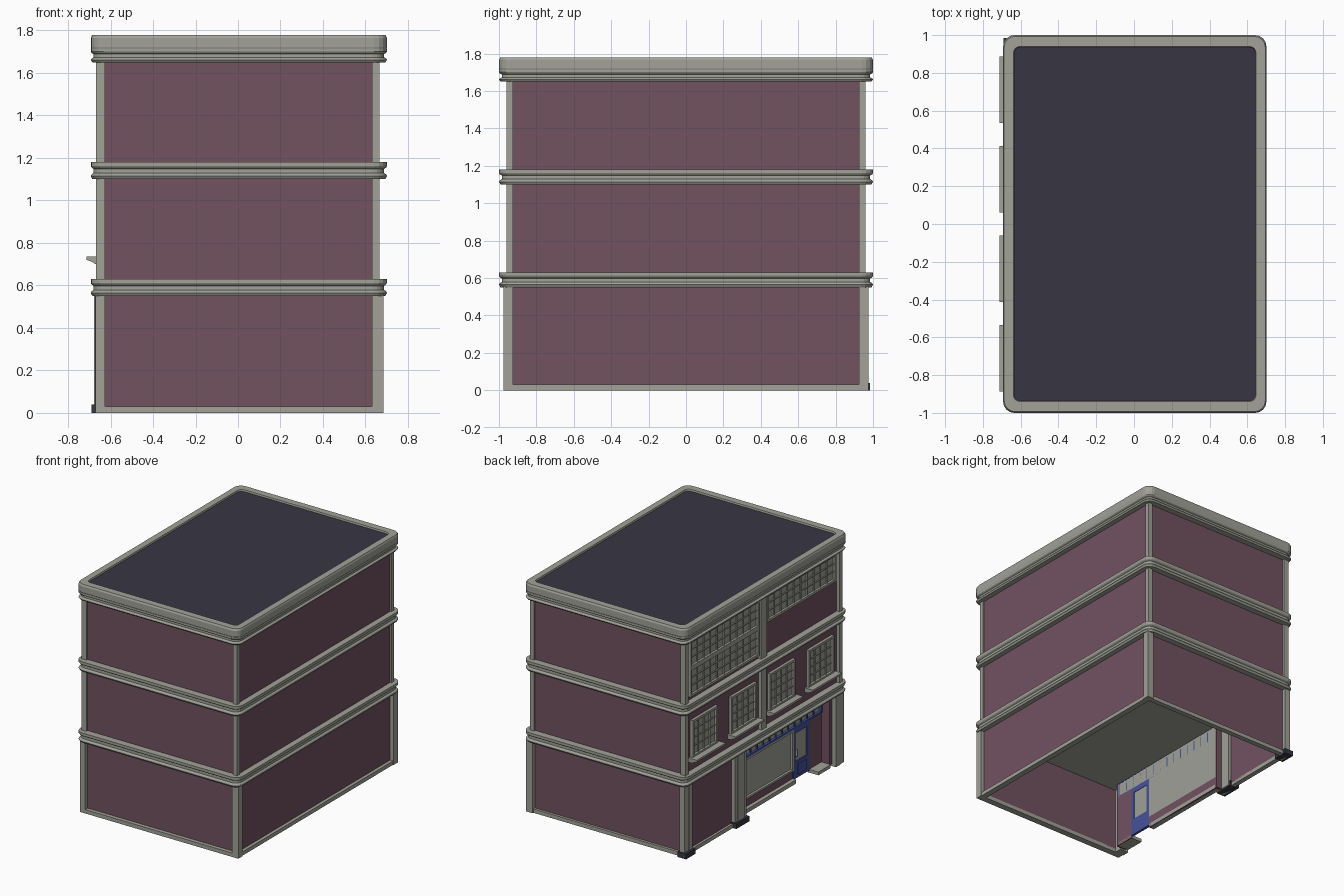
import bpy, bmesh, math

if "Cube" in bpy.data.objects:
    bpy.data.objects.remove(bpy.data.objects["Cube"])


def mat(name, rgb):
    m = bpy.data.materials.new(name)
    m.diffuse_color = (*rgb, 1)
    m.use_nodes = True
    m.node_tree.nodes["Principled BSDF"].inputs["Base Color"].default_value = m.diffuse_color
    return m


TRIM = mat("stone grey", (0.36, 0.36, 0.32))
GLASS = mat("pale grey glass", (0.35, 0.35, 0.32))
WALL = mat("plum wall", (0.165, 0.085, 0.118))
ROOF = mat("dark slate", (0.039, 0.037, 0.055))
BLUE = mat("shopfront blue", (0.06, 0.085, 0.32))


def finish(name, bm, m):
    bmesh.ops.recalc_face_normals(bm, faces=bm.faces)
    me = bpy.data.meshes.new(name)
    bm.to_mesh(me)
    bm.free()
    me.materials.append(m)
    ob = bpy.data.objects.new(name, me)
    bpy.context.collection.objects.link(ob)
    return ob


def boxes(name, m, items):
    """One object from boxes given as (x0, x1, y0, y1, z0, z1)."""
    bm = bmesh.new()
    for x0, x1, y0, y1, z0, z1 in items:
        vs = bmesh.ops.create_cube(bm, size=1)["verts"]
        for v in vs:
            v.co = ((x0 + x1) / 2 + v.co.x * (x1 - x0),
                    (y0 + y1) / 2 + v.co.y * (y1 - y0),
                    (z0 + z1) / 2 + v.co.z * (z1 - z0))
    return finish(name, bm, m)


def outline(bm, inset, z, seg=4):
    """Rounded rectangle of vertices around the building."""
    hx, hy, r = 0.697 - inset, 1.0 - inset * 1.1, 0.06 - inset * 0.5
    pts = []
    for i, (sx, sy) in enumerate(((1, 1), (-1, 1), (-1, -1), (1, -1))):
        for k in range(seg + 1):
            a = math.pi / 2 * (i + k / seg)
            pts.append(bm.verts.new((0.004 + sx * (hx - r) + r * math.cos(a),
                                     sy * (hy - r) + r * math.sin(a), z)))
    return pts


def band(name, m, profile):
    """Closed profile of (inset, z) swept round the building."""
    bm = bmesh.new()
    rings = [outline(bm, i, z) for i, z in profile]
    n = len(rings[0])
    for a, b in zip(rings, rings[1:] + rings[:1]):
        for j in range(n):
            bm.faces.new((a[j], a[(j + 1) % n], b[(j + 1) % n], b[j]))
    return finish(name, bm, m)


def prism(name, m, profile, y0, y1):
    """Profile of (x, z) extruded along y."""
    bm = bmesh.new()
    f = bm.faces.new([bm.verts.new((x, y0, z)) for x, z in profile])
    g = bmesh.ops.extrude_face_region(bm, geom=[f])["geom"]
    for v in g:
        if isinstance(v, bmesh.types.BMVert):
            v.co.y = y1
    return finish(name, bm, m)


def window(name, y0, y1, z0, z1, cols, rows, x=-0.64, frame=0.018, bar=0.007, m=TRIM):
    """Framed pane with glazing bars, facing -x."""
    boxes(name + "_glass", GLASS, [(x - 0.006, x, y0, y1, z0, z1)])
    f = frame
    parts = [(x - 0.024, x, y0, y0 + f, z0, z1), (x - 0.024, x, y1 - f, y1, z0, z1),
             (x - 0.024, x, y0 + f, y1 - f, z0, z0 + f), (x - 0.024, x, y0 + f, y1 - f, z1 - f, z1)]
    for i in range(1, cols):
        y = y0 + f + (y1 - y0 - 2 * f) * i / cols
        parts.append((x - 0.015, x, y - bar / 2, y + bar / 2, z0 + f, z1 - f))
    for i in range(1, rows):
        z = z0 + f + (z1 - z0 - 2 * f) * i / rows
        parts.append((x - 0.014, x, y0 + f, y1 - f, z - bar / 2, z + bar / 2))
    boxes(name + "_frame", m, parts)


# Walls: thin shell, open underneath, with a recessed shopfront on the -x side
boxes("walls", WALL, [
    (0.635, 0.655, -0.945, 0.945, 0.02, 1.7),
    (-0.635, 0.635, -0.945, -0.925, 0.02, 1.7),
    (-0.635, 0.635, 0.925, 0.945, 0.02, 1.7),
    (-0.642, -0.622, -0.945, 0.945, 0.52, 1.7),
    (-0.642, -0.622, 0.26, 0.945, 0.02, 0.52),
    (-0.642, -0.622, -0.945, -0.84, 0.02, 0.52)])
boxes("shop_walls", WALL, [
    (-0.57, -0.555, -0.49, 0.28, 0.0, 0.09),
    (-0.57, -0.555, -0.84, -0.69, 0.0, 0.41),
    (-0.635, -0.555, -0.855, -0.84, 0.0, 0.52),
    (-0.635, -0.555, 0.265, 0.28, 0.0, 0.52)])
boxes("ground_floor_ceiling", TRIM, [(-0.63, 0.64, -0.93, 0.93, 0.52, 0.535)])

# Plinth strip along the foot of the walls
boxes("plinth", TRIM, [
    (0.635, 0.68, -0.97, 0.965, 0, 0.03),
    (-0.66, 0.68, -0.975, -0.925, 0, 0.03),
    (-0.66, 0.68, 0.925, 0.965, 0, 0.03),
    (-0.66, -0.622, 0.26, 0.96, 0, 0.03),
    (-0.60, -0.555, -0.49, 0.26, 0, 0.03),
    (-0.65, -0.555, -0.84, -0.69, 0, 0.025)])

# Corner posts and facade pilasters
posts = []
for sy in (-1, 1):
    for a, b, wy, z0, z1 in ((-0.67, 0.685, 0.975, 0, 0.56),
                             (-0.668, 0.665, 0.96, 0.62, 1.11), (-0.668, 0.665, 0.96, 1.17, 1.66)):
        y0, y1 = sorted((sy * 0.925, sy * wy))
        posts += [(a, -0.625, y0, y1, z0, z1), (0.63, b, y0, y1, z0, z1)]
boxes("corner_posts", TRIM, posts)
boxes("pilasters", TRIM, [
    (-0.668, -0.63, -0.03, 0.03, 0.62, 1.11), (-0.668, -0.63, -0.035, 0.035, 1.17, 1.66),
    (-0.672, -0.60, 0.22, 0.36, 0, 0.56), (-0.678, -0.61, 0.25, 0.33, 0.04, 0.56),
    (-0.674, -0.60, -0.925, -0.87, 0, 0.56), (-0.672, -0.63, 0.88, 0.925, 0, 0.56)])
boxes("pilaster_feet", ROOF, [
    (-0.69, -0.61, 0.21, 0.37, 0, 0.04), (-0.69, -0.615, 0.87, 0.985, 0, 0.04)])

# Moulded cornices, parapet and roof
for name, z, h in (("lower_cornice", 0.55, 0.08), ("middle_cornice", 1.10, 0.08), ("top_cornice", 1.65, 0.065)):
    shape = ((0.065, 0), (0.008, 0), (0, 0.18), (0.004, 0.28), (0.014, 0.36), (0.014, 0.6),
             (0.004, 0.68), (0, 0.78), (0, 1), (0.065, 1))
    band(name, TRIM, [(i, z + t * h) for i, t in shape])
band("parapet", TRIM, [(0.06, 1.71), (0.004, 1.71), (0, 1.72), (0, 1.765), (0.006, 1.778),
                       (0.055, 1.778), (0.06, 1.76)])
bm = bmesh.new()
bm.faces.new(outline(bm, 0.056, 1.766))
finish("roof", bm, ROOF)

# Top floor glazing: full height on one side, upper strip only on the other
window("studio_window_upper", 0.05, 0.89, 1.43, 1.645, 10, 3)
window("studio_window_lower", 0.05, 0.89, 1.21, 1.43, 10, 3)
window("strip_window", -0.89, -0.05, 1.43, 1.645, 10, 3)

# Middle floor windows with sills
for i, yc in enumerate((0.71, 0.236, -0.236, -0.71)):
    window(f"sash_window_{i}", yc - 0.155, yc + 0.155, 0.73, 1.02, 4, 4)
    prism(f"window_sill_{i}", TRIM,
          [(-0.63, 0.735), (-0.713, 0.735), (-0.713, 0.72), (-0.69, 0.712), (-0.67, 0.70), (-0.63, 0.70)],
          yc - 0.176, yc + 0.176)

# Shopfront: transom, display window and door
window("transom", -0.84, 0.265, 0.41, 0.52, 14, 1, x=-0.556, frame=0.015, bar=0.01, m=BLUE)
window("display_window", -0.49, 0.265, 0.09, 0.41, 1, 1, x=-0.556, frame=0.015)
boxes("door_glass", GLASS, [(-0.566, -0.558, -0.66, -0.52, 0.15, 0.37)])
boxes("door", BLUE, [
    (-0.575, -0.555, -0.69, -0.66, 0.02, 0.41), (-0.575, -0.555, -0.52, -0.49, 0.02, 0.41),
    (-0.575, -0.555, -0.66, -0.52, 0.37, 0.41), (-0.575, -0.555, -0.66, -0.52, 0.02, 0.15),
    (-0.582, -0.575, -0.64, -0.54, 0.045, 0.125)])
boxes("door_handle", TRIM, [(-0.588, -0.566, -0.532, -0.524, 0.19, 0.24)])
